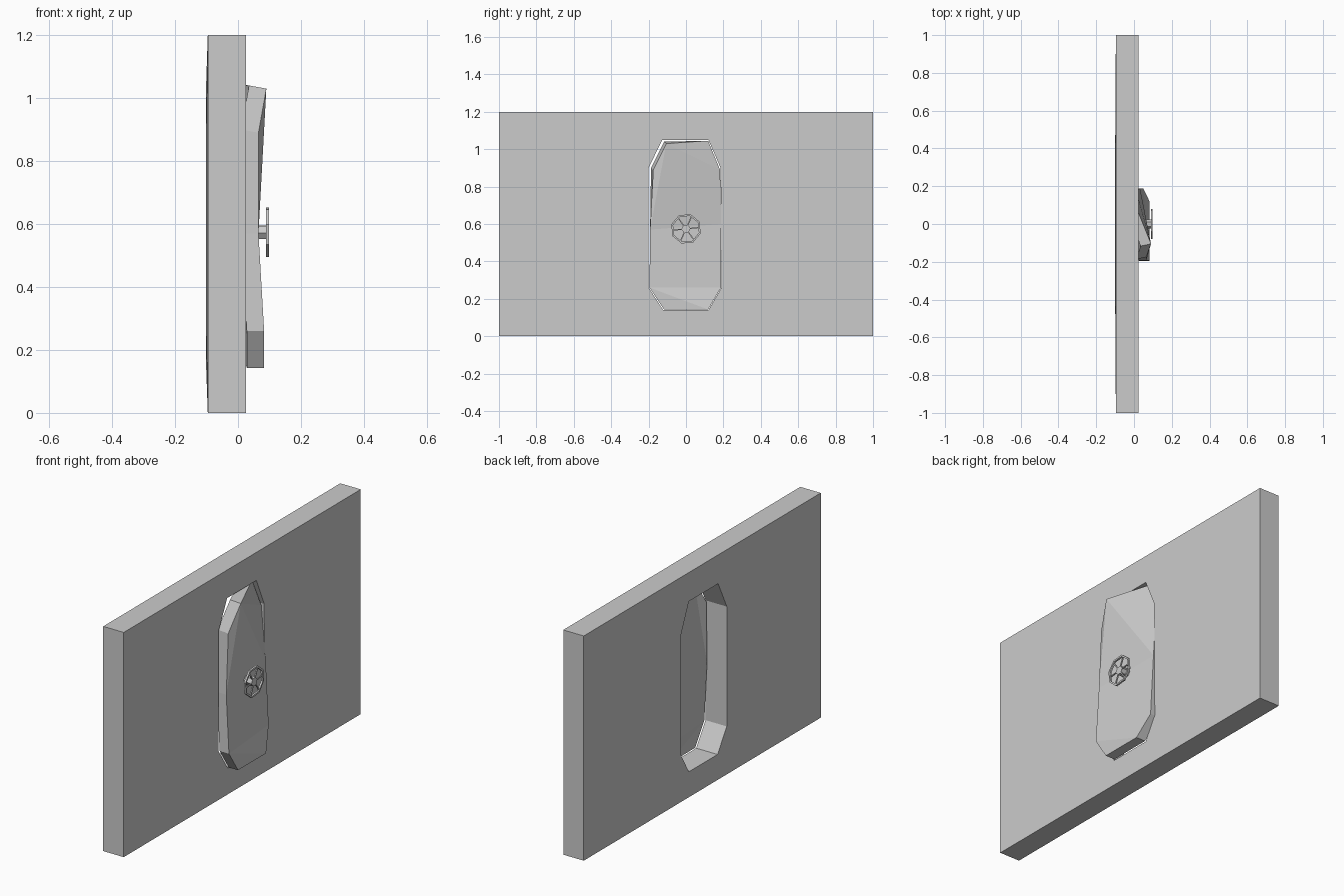
import bpy, bmesh, math
from mathutils import Matrix, Vector

if "Cube" in bpy.data.objects:
    bpy.data.objects.remove(bpy.data.objects["Cube"])

grey = bpy.data.materials.new("plain_grey")
grey.diffuse_color = (0.6, 0.6, 0.6, 1)
grey.use_nodes = True
grey.node_tree.nodes["Principled BSDF"].inputs["Base Color"].default_value = grey.diffuse_color


def finish(bm, name):
    bmesh.ops.recalc_face_normals(bm, faces=bm.faces)
    me = bpy.data.meshes.new(name)
    bm.to_mesh(me)
    bm.free()
    me.materials.append(grey)
    ob = bpy.data.objects.new(name, me)
    bpy.context.collection.objects.link(ob)
    return ob


def band(bm, a, b):
    """Join two closed loops of vertices with quads."""
    n = len(a)
    for i in range(n):
        j = (i + 1) % n
        bm.faces.new((a[i], a[j], b[j], b[i]))


def ring_loop(bm, x, radius, sides, centre, turn):
    return [bm.verts.new((x,
                          centre[0] + radius * math.cos(turn + 2 * math.pi * i / sides),
                          centre[1] + radius * math.sin(turn + 2 * math.pi * i / sides)))
            for i in range(sides)]


# Wall with an eight-sided opening; the back swells slightly round the opening
corners = [(-1, 0), (1, 0), (1, 1.2), (-1, 1.2)]
opening = [(-.2, .26), (-.122, .14), (.12, .14), (.19, .26),
           (.185, .9), (.12, 1.05), (-.127, 1.05), (-.2, .9)]
bm = bmesh.new()
outer, inner = [], []
for x_corner, x_hole in ((.025, .025), (-.096, -.101)):
    c = [bm.verts.new((x_corner, *p)) for p in corners]
    h = [bm.verts.new((x_hole, *p)) for p in opening]
    for i in range(4):
        bm.faces.new((c[i], h[2 * i], h[2 * i + 1]))
        bm.faces.new((c[i], c[(i + 1) % 4], h[(2 * i + 2) % 8], h[2 * i + 1]))
    outer.append(c)
    inner.append(h)
band(bm, *outer)
band(bm, *inner)
finish(bm, "wall")

# Warped door: its top left corner is pulled out, its top right one sunk in
front = [(.083, -.118, .143), (.083, .118, .143), (.05, .187, .26),
         (.032, .188, .6), (.01, .182, .89), (0, .118, 1.045),
         (.09, -.105, 1.03), (.065, -.175, .89), (.065, -.192, .57),
         (.083, -.195, .26)]
bm = bmesh.new()
f = [bm.verts.new(p) for p in front]
b = []
for i, (x, y, z) in enumerate(front):
    dy = -.012 if i in (6, 7) else 0
    dz = .01 if i in (6, 7) else 0
    b.append(bm.verts.new((x - .055, y + dy, z + dz)))
for tri in ((6, 7, 8), (6, 8, 3), (6, 3, 4), (6, 4, 5),
            (8, 9, 2), (8, 2, 3), (9, 0, 1), (9, 1, 2)):
    bm.faces.new([f[i] for i in tri])
    bm.faces.new([b[i] for i in reversed(tri)])
band(bm, f, b)
finish(bm, "door")

# Hand wheel rim
centre = (0, .574)
turn = math.pi / 8 + .1
bm = bmesh.new()
loops = [ring_loop(bm, x, r, 8, centre, turn)
         for x, r in ((.089, .082), (.099, .082), (.099, .072), (.089, .072))]
for i in range(4):
    band(bm, loops[i], loops[(i + 1) % 4])
finish(bm, "wheel_rim")

# Wheel hub and axle
bm = bmesh.new()
back = ring_loop(bm, .04, .024, 6, centre, .1)
cap = ring_loop(bm, .097, .024, 6, centre, .1)
bm.faces.new(back)
bm.faces.new(cap)
band(bm, back, cap)
finish(bm, "wheel_hub")

# Wheel spokes
bm = bmesh.new()
for i in range(6):
    spin = Matrix.Rotation(.1 + i * math.pi / 3, 4, 'X')
    place = Matrix.Translation(Vector((.094, *centre)))
    bmesh.ops.create_cube(bm, size=1, matrix=place @ spin
                          @ Matrix.Translation((0, .047, 0))
                          @ Matrix.Diagonal((.006, .056, .006, 1)))
finish(bm, "wheel_spokes")
